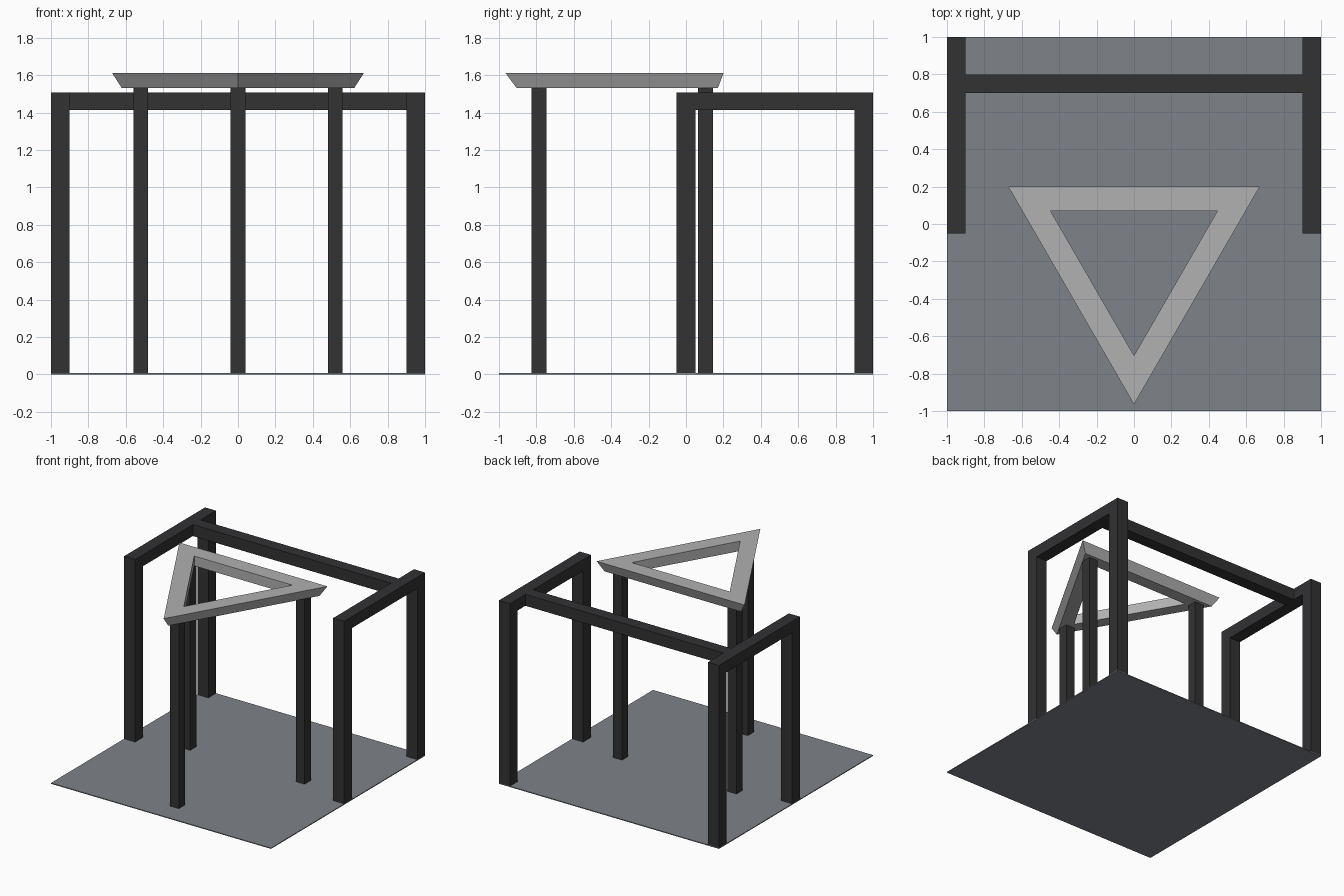
import bpy, bmesh
from math import sin, cos, pi

if "Cube" in bpy.data.objects:
    bpy.data.objects.remove(bpy.data.objects["Cube"])


def material(name, rgb):
    m = bpy.data.materials.new(name)
    m.diffuse_color = (*rgb, 1)
    m.use_nodes = True
    m.node_tree.nodes["Principled BSDF"].inputs["Base Color"].default_value = m.diffuse_color
    return m


dark = material("dark_metal", (0.032, 0.032, 0.034))
slate = material("slate_grey", (0.21, 0.23, 0.255))
light = material("light_grey", (0.44, 0.44, 0.44))


def finish(name, bm, mat):
    bmesh.ops.recalc_face_normals(bm, faces=bm.faces)
    mesh = bpy.data.meshes.new(name)
    bm.to_mesh(mesh)
    bm.free()
    mesh.materials.append(mat)
    ob = bpy.data.objects.new(name, mesh)
    bpy.context.collection.objects.link(ob)
    return ob


def box(name, lo, hi, mat):
    bm = bmesh.new()
    bmesh.ops.create_cube(bm, size=1)
    for v in bm.verts:
        v.co = [(a + b) / 2 + c * (b - a) for a, b, c in zip(lo, hi, v.co)]
    return finish(name, bm, mat)


FLOOR, BEAM, TOP = 0.007, 1.413, 1.507

# Floor plate
box("floor", (-1, -1, 0), (1, 1, FLOOR), slate)

# Outer frame: two side arches joined by a cross beam
for side, x in (("left", -0.95), ("right", 0.95)):
    for place, y in (("front", 0), ("back", 0.95)):
        box(f"{side}_{place}_post", (x - 0.05, y - 0.05, FLOOR),
            (x + 0.05, y + 0.05, BEAM), dark)
    box(f"{side}_beam", (x - 0.05, -0.05, BEAM), (x + 0.05, 1, TOP), dark)
box("cross_beam", (-0.9, 0.70, BEAM), (0.9, 0.80, TOP), dark)

# Slim legs under the triangle corners
CY, RIM_LOW, RIM_HIGH = -0.188, 1.53, 1.611
for name, x, y in (("front_leg", 0, -0.785), ("left_leg", -0.52, 0.105),
                   ("right_leg", 0.52, 0.105)):
    box(name, (x - 0.04, y - 0.04, FLOOR), (x + 0.04, y + 0.04, RIM_LOW), dark)

# Triangular rim: cross-section (radius, height) swept round three corners
section = [(0.777, RIM_HIGH), (0.515, RIM_HIGH), (0.515, RIM_LOW), (0.717, RIM_LOW)]
bm = bmesh.new()
rings = []
for i in range(3):
    a = -pi / 2 + i * 2 * pi / 3
    rings.append([bm.verts.new((r * cos(a), CY + r * sin(a), z)) for r, z in section])
for i in range(3):
    p, q = rings[i], rings[(i + 1) % 3]
    for j in range(4):
        k = (j + 1) % 4
        bm.faces.new((p[j], q[j], q[k], p[k]))
finish("triangle_rim", bm, light)
